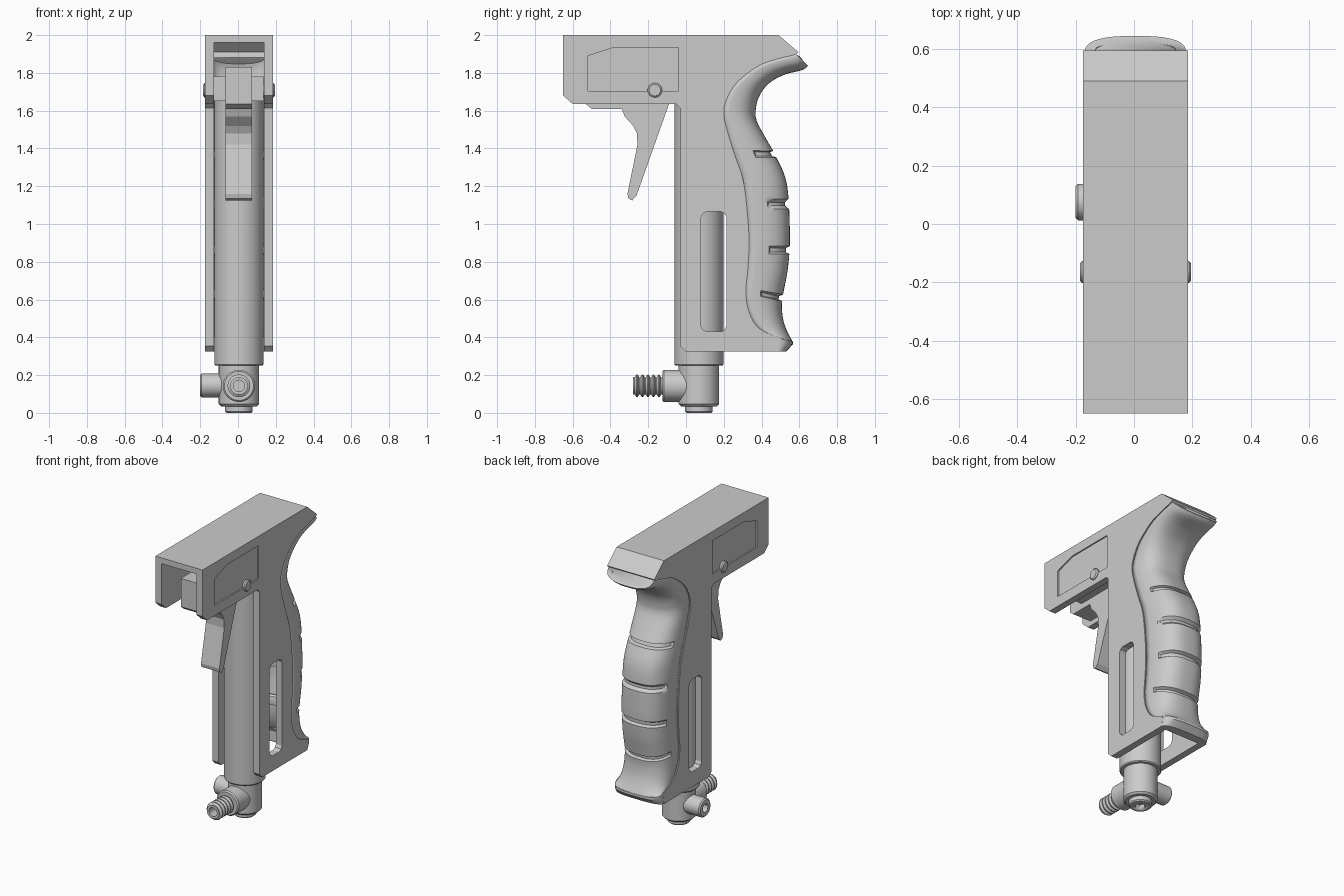
import bpy, bmesh, math
from mathutils import Vector, Matrix

if "Cube" in bpy.data.objects:
    bpy.data.objects.remove(bpy.data.objects["Cube"])

CX = 0.005   # centre plane of the body
TY = 0.068   # axis of the tube


def finish(name, bm, smooth=None):
    bmesh.ops.recalc_face_normals(bm, faces=bm.faces)
    me = bpy.data.meshes.new(name)
    bm.to_mesh(me)
    bm.free()
    ob = bpy.data.objects.new(name, me)
    bpy.context.collection.objects.link(ob)
    bpy.ops.object.select_all(action='DESELECT')
    bpy.context.view_layer.objects.active = ob
    ob.select_set(True)
    if smooth:
        bpy.ops.object.shade_smooth_by_angle(angle=math.radians(smooth))
    return ob


def extrude(name, pts, x0, x1):
    """Side profile (y, z) extruded along x."""
    bm = bmesh.new()
    f = bm.faces.new([bm.verts.new((x0, y, z)) for y, z in pts])
    new = bmesh.ops.extrude_face_region(bm, geom=[f])['geom']
    bmesh.ops.translate(bm, vec=(x1 - x0, 0, 0),
                        verts=[v for v in new if isinstance(v, bmesh.types.BMVert)])
    return finish(name, bm)


def lathe(name, prof, loc, axis=(0, 0, 1), n=40):
    """Profile (radius, height) turned around an axis."""
    bm = bmesh.new()
    rings = [[bm.verts.new((r * math.cos(2 * math.pi * i / n), r * math.sin(2 * math.pi * i / n), h))
              for i in range(n)] for r, h in prof]
    for a, b in zip(rings, rings[1:]):
        for i in range(n):
            bm.faces.new((a[i], a[(i + 1) % n], b[(i + 1) % n], b[i]))
    bm.faces.new(rings[0])
    bm.faces.new(rings[-1])
    rot = Vector((0, 0, 1)).rotation_difference(Vector(axis)).to_matrix().to_4x4()
    bm.transform(Matrix.Translation(loc) @ rot)
    return finish(name, bm, 30)


def cut(ob, cutter):
    m = ob.modifiers.new('cut', 'BOOLEAN')
    m.operation, m.solver, m.object = 'DIFFERENCE', 'EXACT', cutter
    bpy.context.view_layer.objects.active = ob
    bpy.ops.object.modifier_apply(modifier=m.name)
    bpy.data.objects.remove(cutter)


def catmull(pts, per):
    out = []
    p = [pts[0]] + pts + [pts[-1]]
    for a, b, c, d in zip(p, p[1:], p[2:], p[3:]):
        for k in range(per):
            t = k / per
            out.append(tuple(0.5 * (2 * B + (C - A) * t + (2 * A - 5 * B + 4 * C - D) * t * t
                                    + (3 * B - A - 3 * C + D) * t ** 3)
                             for A, B, C, D in zip(a, b, c, d)))
    return out + [pts[-1]]


def loft(name, secs, hw, grooves=(), n=2.7, N=32):
    """Half superellipse sections from front point (y, z) to rear point (y, z)."""
    bm = bmesh.new()
    rings = []
    for fy, fz, ry, rz in secs:
        ring = []
        g = any(abs(rz - c) < 0.014 for c in grooves)
        for j in range(N + 1):
            t = math.pi * (j / N - 0.5)
            s, d = math.sin(t), max(math.cos(t), 0) ** (2 / n)
            x = hw * math.copysign(abs(s) ** (2 / n), s)
            if j in (0, N):
                d = 0
            y, z = fy + (ry - fy) * d, fz + (rz - fz) * d
            if g and y > ry - 0.105:
                x *= 0.93
                y -= 0.02 * d
            ring.append(bm.verts.new((CX + x, y, z)))
        rings.append(ring)
    for a, b in zip(rings, rings[1:]):
        for j in range(N):
            bm.faces.new((a[j], a[j + 1], b[j + 1], b[j]))
    bm.faces.new(rings[0])
    bm.faces.new(rings[-1])
    return finish(name, bm, 35)


# Grip sections: front seam (y, z) and rear outline (y, z)
sections = [(.585, 1.90, .645, 1.838), (.55, 1.89, .615, 1.815), (.47, 1.87, .52, 1.79),
            (.38, 1.835, .44, 1.745), (.27, 1.75, .39, 1.68), (.215, 1.66, .37, 1.61),
            (.20, 1.58, .375, 1.545), (.225, 1.47, .425, 1.45), (.26, 1.36, .475, 1.36),
            (.307, 1.21, .534, 1.21), (.333, .945, .55, .945), (.328, .77, .54, .77),
            (.317, .64, .51, .60), (.335, .53, .512, .51), (.39, .445, .532, .44),
            (.50, .395, .566, .375)]
fine = catmull(sections, 16)
grip = loft('grip', fine, .174, (1.37, 1.11, .86, .61))
m = grip.modifiers.new('wall', 'SOLIDIFY')
m.thickness, m.offset = .035, -1

# Body shell: head and side plates
outline = [(-.65, 2), (.49, 2), (.595, 1.91)] + [(s[0], s[1]) for s in fine[::4]]
outline += [(.49, .325), (0, .325), (-.03, .355), (-.03, 1.615), (-.05, 1.635), (-.6, 1.635), (-.65, 1.68)]
body = extrude('body_shell', outline, -.175, .185)
cut(body, extrude('channel', [(-.7, 1.96), (.47, 1.96), (.52, 1.91), (.5, 1.8), (.45, 1.5),
                              (.5, .9), (.47, .2), (-.7, .2)], -.128, .138))
slot = [(.11, .43), (.185, .43), (.205, .44), (.215, .46), (.215, 1.035), (.205, 1.055), (.185, 1.065),
        (.11, 1.065), (.09, 1.055), (.08, 1.035), (.08, .46), (.09, .44)]
cut(body, extrude('slot', slot, -.3, .3))
panel = [(-.52, 1.705), (-.52, 1.89), (-.38, 1.935), (-.04, 1.935), (-.04, 1.705)]
for x0, x1 in ((-.3, -.166), (.176, .3)):
    cut(body, extrude('panel_recess', panel, x0, x1))

# Rounded lip closing the bottom of the grip
loft('bottom_lip', [(.47, .40, .566, .378), (.47, .365, .566, .362), (.47, .325, .53, .325)], .18, n=3.2)

# Trigger and its carrier
trig = [(-.53, 1.83), (-.53, 1.635), (-.5, 1.61), (-.34, 1.61), (-.325, 1.57), (-.28, 1.52), (-.26, 1.48),
        (-.257, 1.42), (-.31, 1.16), (-.305, 1.135), (-.285, 1.125), (-.262, 1.15), (-.09, 1.635), (-.09, 1.83)]
extrude('trigger', trig, -.065, .075)
extrude('trigger_carrier', [(-.42, 1.65), (-.42, 1.78), (-.06, 1.78), (-.06, 1.65)], -.126, .136)
lathe('pivot_pin', [(.03, -.19), (.038, -.183), (.038, .183), (.03, .19)], (CX, -.165, 1.708), (1, 0, 0))

# Tube and lower fitting
lathe('tube', [(.125, .25), (.13, .257), (.13, 1.66)], (CX, TY, 0), n=56)
lathe('fitting', [(.095, .035), (.107, .047), (.107, .26)], (CX, TY, 0), n=48)
plug = lathe('bottom_plug', [(.065, 0), (.073, .008), (.073, .045)], (CX, TY, 0))
cut(plug, lathe('hex_socket', [(.035, -.02), (.035, .03)], (CX, TY, 0), n=6))

# Side port with socket
lathe('side_port', [(.028, .165), (.028, .205), (.055, .205), (.063, .197), (.063, 0)],
      (CX, .075, .145), (-1, 0, 0))

# Hose connector: collar, ribs and bore
prof = [(.085, 0), (.085, .185), (.077, .193), (.045, .193)]
for i in range(5):
    h = .2 + i * .029
    prof += [(.045, h), (.06, h + .008), (.06, h + .014), (.045, h + .024)]
prof += [(.047, .348), (.03, .348), (.03, .25)]
lathe('hose_connector', prof, (CX, TY, .143), (0, -1, 0))
